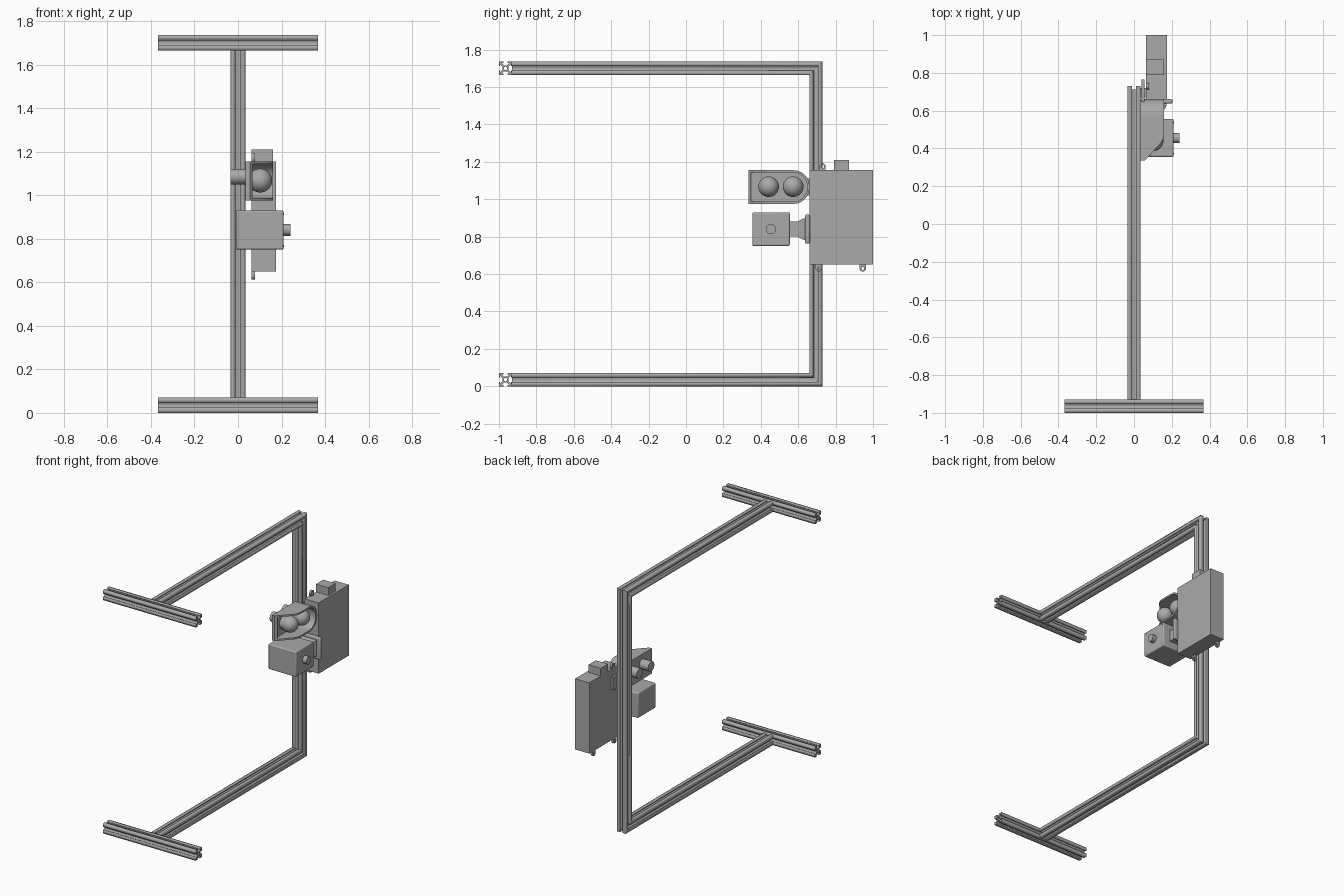
import bpy, bmesh, math
from mathutils import Matrix

if "Cube" in bpy.data.objects:
    bpy.data.objects.remove(bpy.data.objects["Cube"])

grey = bpy.data.materials.new("grey")
grey.diffuse_color = (0.4, 0.4, 0.4, 1)
grey.use_nodes = True
grey.node_tree.nodes["Principled BSDF"].inputs["Base Color"].default_value = grey.diffuse_color


def finish(name, bm, smooth=False, bevel=0):
    bmesh.ops.remove_doubles(bm, verts=bm.verts, dist=1e-5)
    bmesh.ops.recalc_face_normals(bm, faces=bm.faces)
    me = bpy.data.meshes.new(name)
    bm.to_mesh(me)
    bm.free()
    me.materials.clear()
    me.materials.append(grey)
    ob = bpy.data.objects.new(name, me)
    bpy.context.collection.objects.link(ob)
    if bevel:
        m = ob.modifiers.new("bevel", 'BEVEL')
        m.width, m.segments = bevel, 3
    if smooth or bevel:
        bpy.ops.object.select_all(action='DESELECT')
        ob.select_set(True)
        bpy.context.view_layer.objects.active = ob
        bpy.ops.object.shade_smooth_by_angle(angle=math.radians(35))
    return ob


def box(name, x, y, z, bevel=0):
    bm = bmesh.new()
    bmesh.ops.create_cube(bm, size=1)
    for v in bm.verts:
        v.co = [(a + b) / 2 + c * (b - a) for c, (a, b) in zip(v.co, (x, y, z))]
    return finish(name, bm, bevel=bevel)


def cylinder_x(name, x0, x1, y, z, r, n=32):
    bm = bmesh.new()
    m = Matrix.Translation(((x0 + x1) / 2, y, z)) @ Matrix.Rotation(math.pi / 2, 4, 'Y')
    bmesh.ops.create_cone(bm, cap_ends=True, segments=n, radius1=r, radius2=r,
                          depth=x1 - x0, matrix=m)
    return finish(name, bm, True)


def circle(r, n=20, cx=0, cy=0):
    return [(cx + r * math.cos(2 * math.pi * i / n), cy + r * math.sin(2 * math.pi * i / n))
            for i in range(n)]


def extrude(name, loops, place, smooth=False):
    """Fill 2D loops (holes allowed), extrude, map (u, v, t in 0..1) with place."""
    cu = bpy.data.curves.new(name, 'CURVE')
    cu.dimensions, cu.fill_mode, cu.extrude = '2D', 'BOTH', 0.5
    for pts in loops:
        s = cu.splines.new('POLY')
        s.points.add(len(pts) - 1)
        for p, (u, v) in zip(s.points, pts):
            p.co = (u, v, 0, 1)
        s.use_cyclic_u = True
    ob = bpy.data.objects.new(name, cu)
    bpy.context.collection.objects.link(ob)
    me = bpy.data.meshes.new_from_object(ob.evaluated_get(bpy.context.evaluated_depsgraph_get()))
    bm = bmesh.new()
    bm.from_mesh(me)
    for o in (ob, me, cu):
        (bpy.data.objects if o is ob else bpy.data.meshes if o is me else bpy.data.curves).remove(o)
    for v in bm.verts:
        v.co = place(v.co.x, v.co.y, v.co.z + 0.5)
    return finish(name, bm, smooth)


# Slotted extrusion cross-section: one side turned four times, plus a bore
H = 0.035
side = [(-H, H), (-0.011, H), (-0.011, 0.029), (-0.021, 0.029), (-0.009, 0.016),
        (0.009, 0.016), (0.021, 0.029), (0.011, 0.029), (0.011, H)]
section = []
for k in range(4):
    c, s = round(math.cos(-k * math.pi / 2)), round(math.sin(-k * math.pi / 2))
    section += [(c * u - s * v, s * u + c * v) for u, v in side]
rail = [section, circle(0.009)]

# Frame: two cross bars, two long bars and a post with mitred corners
for label, zc, sg in (("bottom", H, -1), ("top", 1.70, 1)):
    extrude(label + "_cross_bar", rail,
            lambda u, v, t: (-0.367 + 0.734 * t, -0.965 + u, zc + v))
    extrude(label + "_long_bar", rail,
            lambda u, v, t: (u, -0.93 * (1 - t) + (0.695 + sg * v) * t, zc + v))
extrude("rear_post", rail,
        lambda u, v, t: (u, 0.695 + v, (H - v) * (1 - t) + (1.70 + v) * t))

# Control cabinet with top connector and mounting lugs
box("cabinet", (0.063, 0.175), (0.66, 1.0), (0.65, 1.155))
box("cabinet_connector", (0.063, 0.16), (0.79, 0.872), (1.155, 1.21))
for i, (y, z, sg) in enumerate(((0.71, 0.65, -1), (0.945, 0.65, -1), (0.73, 1.155, 1))):
    arc = [(0.017 * math.cos(a * math.pi / 10), 0.02 + 0.017 * math.sin(a * math.pi / 10))
           for a in range(11)]
    extrude("mounting_lug_%d" % i, [[(0.017, -0.01)] + arc + [(-0.017, -0.01)],
                                    circle(0.008, 16, 0, 0.02)],
            lambda u, v, t: (0.063 + 0.016 * t, y + u, z + sg * v))
box("post_bracket", (0.033, 0.066), (0.67, 0.72), (1.0, 1.1))
box("lamp_bracket", (0.04, 0.056), (0.6, 0.765), (1.02, 1.11))


# Lamp hood: open tray with a rim that slopes down towards the front
def outline(y0, y1, z0, z1, r):
    pts = [(y0 + (y1 - r - y0) * k / 10, z0) for k in range(10)]
    for cz, a0 in ((z0 + r, -90), (z1 - r, 0)):
        pts += [(y1 - r + r * math.cos(math.radians(a0 + 10 * k)),
                 cz + r * math.sin(math.radians(a0 + 10 * k))) for k in range(10)]
    return pts + [(y0 + (y1 - r - y0) * k / 10, z1) for k in range(9, -1, -1)]


def rim(y):
    key = [(0.335, 0.055), (0.365, 0.085), (0.44, 0.152), (0.47, 0.16), (1, 0.16)]
    for (a, p), (b, q) in zip(key, key[1:]):
        if y <= b:
            return p + (q - p) * (y - a) / (b - a)


outer = outline(0.335, 0.66, 0.975, 1.155, 0.085)
inner = outline(0.347, 0.648, 0.987, 1.143, 0.073)
bm = bmesh.new()
rings = [[bm.verts.new((x(y), y, z)) for y, z in pts] for pts, x in
         ((outer, lambda y: 0.035), (outer, rim), (inner, rim), (inner, lambda y: 0.05))]
for a, b in zip(rings, rings[1:]):
    for i in range(len(a)):
        j = (i + 1) % len(a)
        bm.faces.new((a[i], a[j], b[j], b[i]))
bm.faces.new(rings[0])
bm.faces.new(rings[-1])
finish("lamp_hood", bm, True)

# Two globe lamps with collars and rear sockets
for i, y in enumerate((0.442, 0.573)):
    bm = bmesh.new()
    bmesh.ops.create_uvsphere(bm, u_segments=32, v_segments=20, radius=0.055,
                              matrix=Matrix.Translation((0.102, y, 1.067)))
    finish("lamp_globe_%d" % i, bm, True)
    cylinder_x("lamp_collar_%d" % i, 0.045, 0.08, y, 1.067, 0.045)
    cylinder_x("lamp_socket_%d" % i, -0.035, 0.04, y, 1.085, 0.035)

# Sensor box with button, screws, neck and wall flange
box("sensor_box", (-0.01, 0.21), (0.355, 0.555), (0.75, 0.93), 0.008)
cylinder_x("sensor_button", 0.205, 0.24, 0.455, 0.84, 0.027)
for y in (0.372, 0.538):
    for z in (0.767, 0.913):
        cylinder_x("sensor_screw", 0.205, 0.212, y, z, 0.005, 12)
neck = [(0.55, 0.04), (0.595, 0.04), (0.63, 0.058), (0.645, 0.058)]
bm = bmesh.new()
loops = [[bm.verts.new((0.115 + a * h, y, 0.84 + b * h)) for a, b in
          ((-1, -1), (1, -1), (1, 1), (-1, 1))] for y, h in neck]
for a, b in zip(loops, loops[1:]):
    for i in range(4):
        bm.faces.new((a[i], a[(i + 1) % 4], b[(i + 1) % 4], b[i]))
bm.faces.new(loops[0])
bm.faces.new(loops[-1])
finish("sensor_neck", bm)
box("sensor_flange", (0.04, 0.203), (0.637, 0.662), (0.762, 0.918), 0.008)
